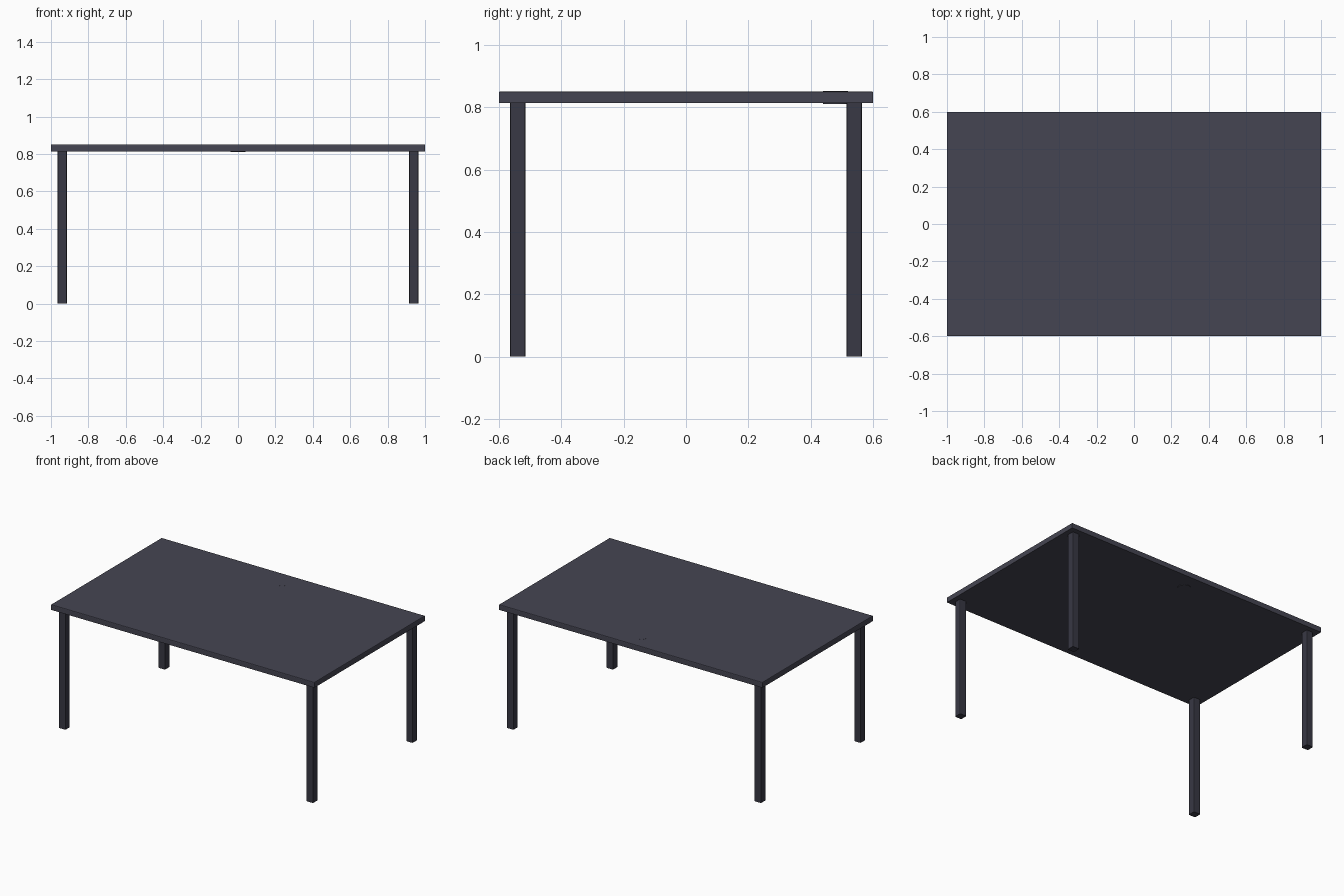
import bpy, bmesh

if "Cube" in bpy.data.objects:
    bpy.data.objects.remove(bpy.data.objects["Cube"])


def material(name, color):
    m = bpy.data.materials.new(name)
    m.diffuse_color = (*color, 1)
    m.use_nodes = True
    m.node_tree.nodes["Principled BSDF"].inputs["Base Color"].default_value = m.diffuse_color
    return m


top_mat = material("dark_slate", (0.06, 0.06, 0.085))
leg_mat = material("dark_metal", (0.04, 0.04, 0.058))


def add_box(name, lo, hi, mat, bevel, pick, segments=2):
    """Box between two corners, bevelling the edges chosen by pick(edge)."""
    bm = bmesh.new()
    bmesh.ops.create_cube(bm, size=1)
    for v in bm.verts:
        v.co = [lo[i] + (v.co[i] + 0.5) * (hi[i] - lo[i]) for i in range(3)]
    edges = [e for e in bm.edges if pick(e)]
    bmesh.ops.bevel(bm, geom=edges, offset=bevel, segments=segments,
                    profile=0.5, affect='EDGES')
    me = bpy.data.meshes.new(name)
    bm.to_mesh(me)
    bm.free()
    me.materials.append(mat)
    ob = bpy.data.objects.new(name, me)
    bpy.context.collection.objects.link(ob)
    return ob


TOP, UNDER = 0.851, 0.814


def is_vertical(e):
    return abs(e.verts[0].co.z - e.verts[1].co.z) > 0.01


# Tabletop with a softened upper rim
add_box("tabletop", (-1, -0.6, UNDER), (1, 0.6, TOP), top_mat, 0.005,
        lambda e: all(v.co.z > TOP - 0.001 for v in e.verts))

# Four square legs with eased corners
for sx, xn in ((-1, "left"), (1, "right")):
    for sy, yn in ((-1, "front"), (1, "back")):
        x, y, h = sx * 0.94, sy * 0.54, 0.025
        add_box(f"{yn}_{xn}_leg", (x - h, y - h, 0), (x + h, y + h, UNDER),
                leg_mat, 0.005, is_vertical)

# Cable grommet set through the top
bpy.ops.mesh.primitive_cylinder_add(vertices=32, radius=0.04,
                                    depth=0.0405, location=(0, 0.48, 0.8313))
grommet = bpy.context.object
grommet.name = "cable_grommet"
grommet.data.materials.append(top_mat)
bpy.ops.object.shade_smooth_by_angle()
